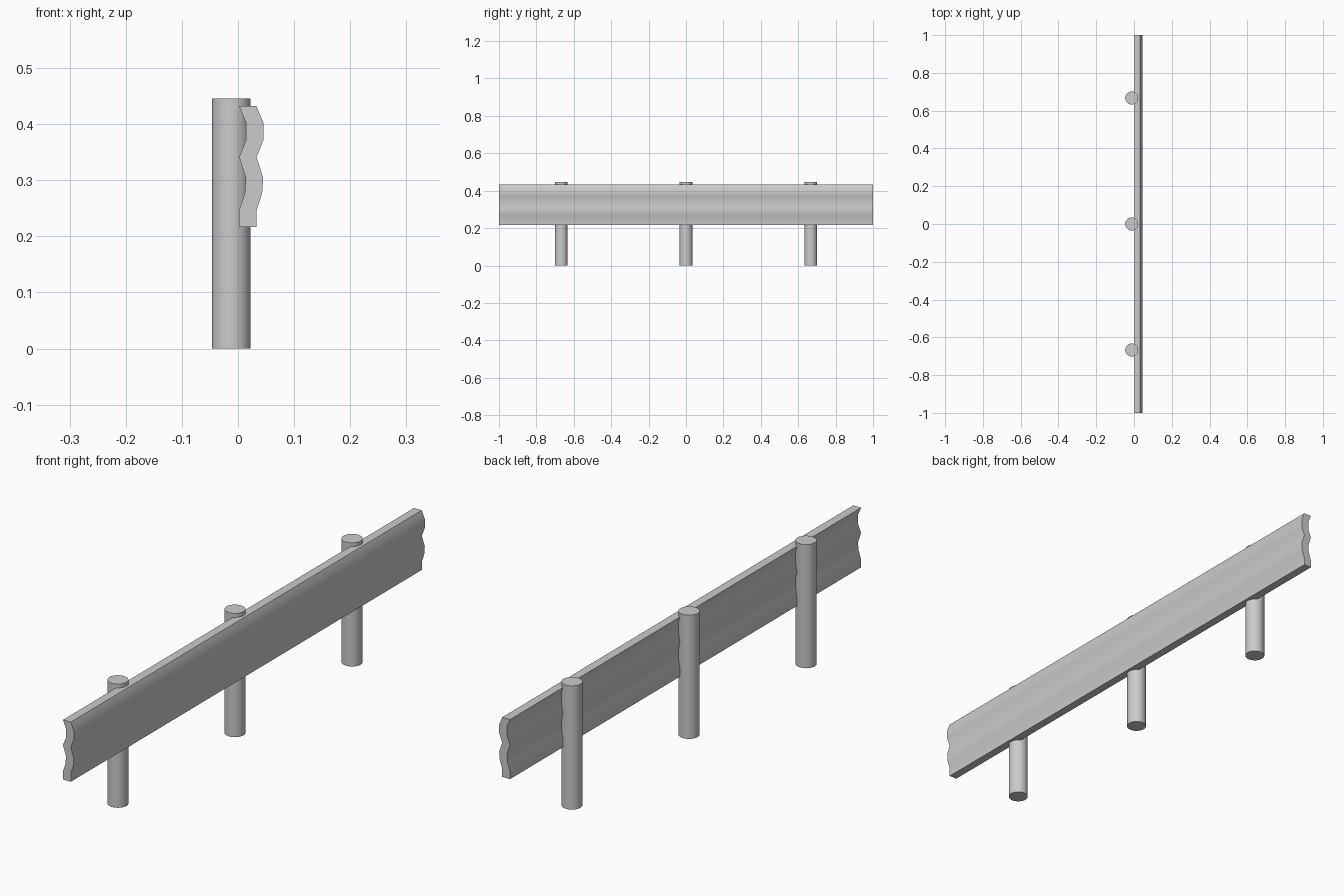
import bpy, bmesh, math

if "Cube" in bpy.data.objects:
    bpy.data.objects.remove(bpy.data.objects["Cube"])


def smooth(obj, angle):
    bpy.ops.object.select_all(action='DESELECT')
    obj.select_set(True)
    bpy.context.view_layer.objects.active = obj
    bpy.ops.object.shade_smooth_by_angle(angle=math.radians(angle))


# Corrugated rail: cross-section in x/z, extruded along y
outer = [(0.033, 0.432), (0.045, 0.403), (0.045, 0.371), (0.033, 0.341),
         (0.045, 0.304), (0.043, 0.277), (0.033, 0.246), (0.033, 0.217)]
thickness = 0.031
profile = outer + [(x - thickness, z) for x, z in reversed(outer)]

bm = bmesh.new()
cap = bm.faces.new([bm.verts.new((x, -1, z)) for x, z in profile])
ext = bmesh.ops.extrude_face_region(bm, geom=[cap], use_keep_orig=True)
bmesh.ops.translate(bm, vec=(0, 2, 0),
                    verts=[v for v in ext["geom"] if isinstance(v, bmesh.types.BMVert)])
bmesh.ops.recalc_face_normals(bm, faces=bm.faces)
mesh = bpy.data.meshes.new("rail")
bm.to_mesh(mesh)
bm.free()
rail = bpy.data.objects.new("rail", mesh)
bpy.context.collection.objects.link(rail)
smooth(rail, 50)

# Round posts behind the rail
height = 0.446
for name, y in (("front_post", -0.667), ("middle_post", 0), ("back_post", 0.667)):
    bpy.ops.mesh.primitive_cylinder_add(vertices=32, radius=0.0345, depth=height,
                                        location=(-0.012, y, height / 2))
    post = bpy.context.object
    post.name = name
    smooth(post, 30)
